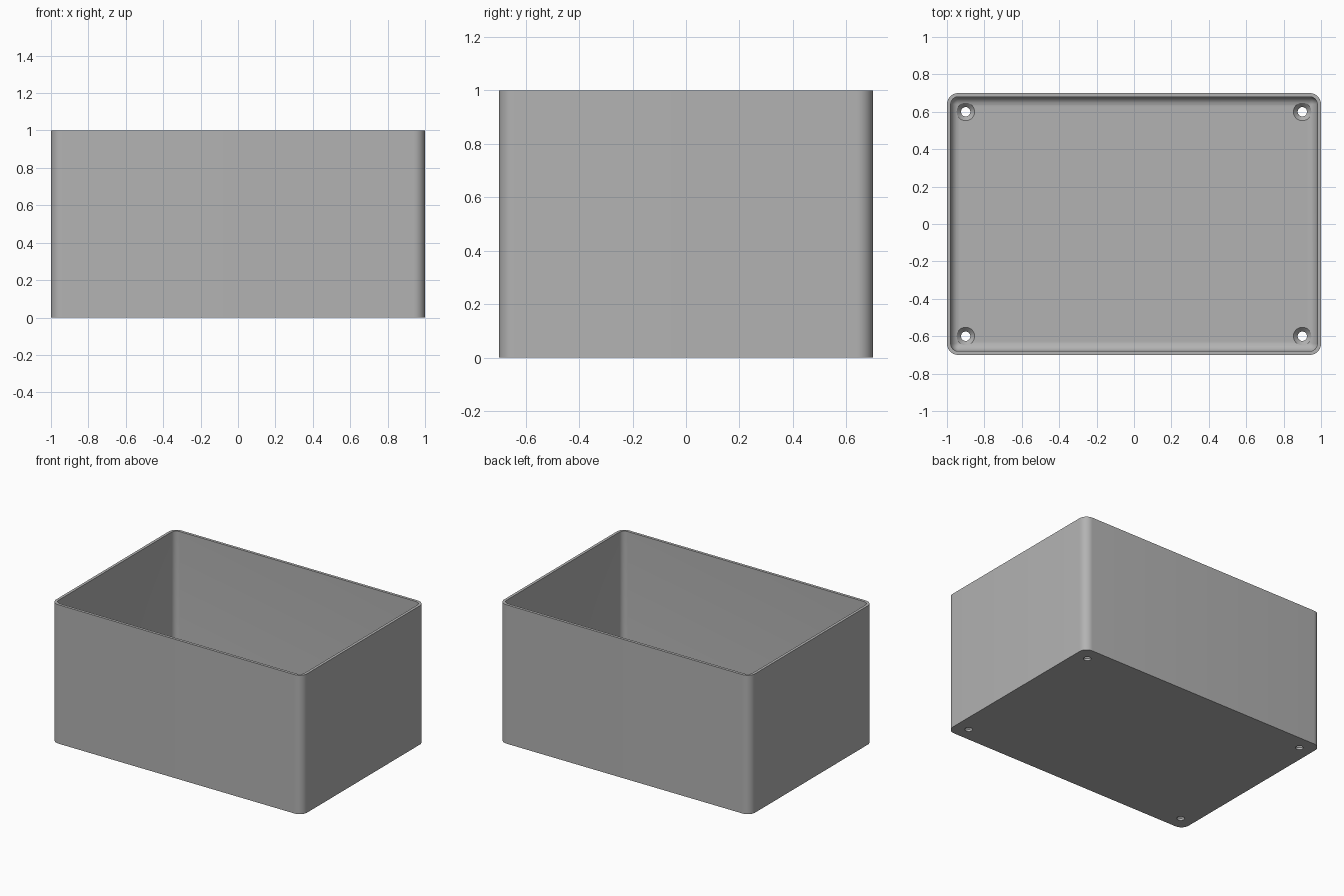
import bpy, bmesh, math

if "Cube" in bpy.data.objects:
    bpy.data.objects.remove(bpy.data.objects["Cube"])

W, D, H = 2.0, 1.4, 1.0       # outer size
WALL, FLOOR = 0.02, 0.04      # thicknesses
R, FILLET, SEG = 0.06, 0.05, 10

grey = bpy.data.materials.new("plain grey")
grey.diffuse_color = (0.45, 0.45, 0.45, 1)
grey.use_nodes = True
grey.node_tree.nodes["Principled BSDF"].inputs["Base Color"].default_value = grey.diffuse_color


def rounded_ring(bm, inset, z):
    """Rounded rectangle of vertices, inset from the outer wall."""
    hx, hy, r = W / 2 - inset, D / 2 - inset, max(R - inset, 0.012)
    ring = []
    for k, (sx, sy) in enumerate([(1, 1), (-1, 1), (-1, -1), (1, -1)]):
        for i in range(SEG + 1):
            a = math.pi / 2 * (k + i / SEG)
            ring.append(bm.verts.new((sx * (hx - r) + r * math.cos(a),
                                      sy * (hy - r) + r * math.sin(a), z)))
    return ring


def loft(name, rings_of):
    """Closed solid through a list of rings."""
    bm = bmesh.new()
    rings = rings_of(bm)
    for a, b in zip(rings, rings[1:]):
        n = len(a)
        for i in range(n):
            j = (i + 1) % n
            bm.faces.new((a[i], a[j], b[j], b[i]))
    bm.faces.new(rings[0][::-1])
    bm.faces.new(rings[-1])
    bmesh.ops.recalc_face_normals(bm, faces=bm.faces)
    me = bpy.data.meshes.new(name)
    bm.to_mesh(me)
    bm.free()
    me.materials.append(grey)
    ob = bpy.data.objects.new(name, me)
    bpy.context.collection.objects.link(ob)
    return ob


# Open box: outside wall, rim, inside wall, fillet down to the floor
def box_rings(bm):
    prof = [(0, 0), (0, H), (WALL, H)]
    for i in range(9):
        a = math.pi / 2 * i / 8
        prof.append((WALL + FILLET * (1 - math.cos(a)),
                     FLOOR + FILLET * (1 - math.sin(a))))
    return [rounded_ring(bm, s, z) for s, z in prof]


box = loft("open_box", box_rings)


# Countersunk screw holes in the floor corners
def hole_rings(x, y):
    def rings(bm):
        out = []
        for r, z in [(0.025, -0.1), (0.025, 0.015), (0.048, FLOOR), (0.048, 0.1)]:
            out.append([bm.verts.new((x + r * math.cos(t * math.tau / 32),
                                      y + r * math.sin(t * math.tau / 32), z))
                        for t in range(32)])
        return out
    return rings


for x in (-0.9, 0.9):
    for y in (-0.6, 0.6):
        cutter = loft("screw_hole_cutter", hole_rings(x, y))
        cutter.hide_render = True
        mod = box.modifiers.new("hole", 'BOOLEAN')
        mod.operation, mod.object, mod.solver = 'DIFFERENCE', cutter, 'EXACT'
        bpy.context.view_layer.objects.active = box
        bpy.ops.object.modifier_apply(modifier=mod.name)
        bpy.data.objects.remove(cutter)

# Smooth corners and fillets, sharp edges kept
box.select_set(True)
bpy.ops.object.shade_smooth_by_angle(angle=math.radians(30))
